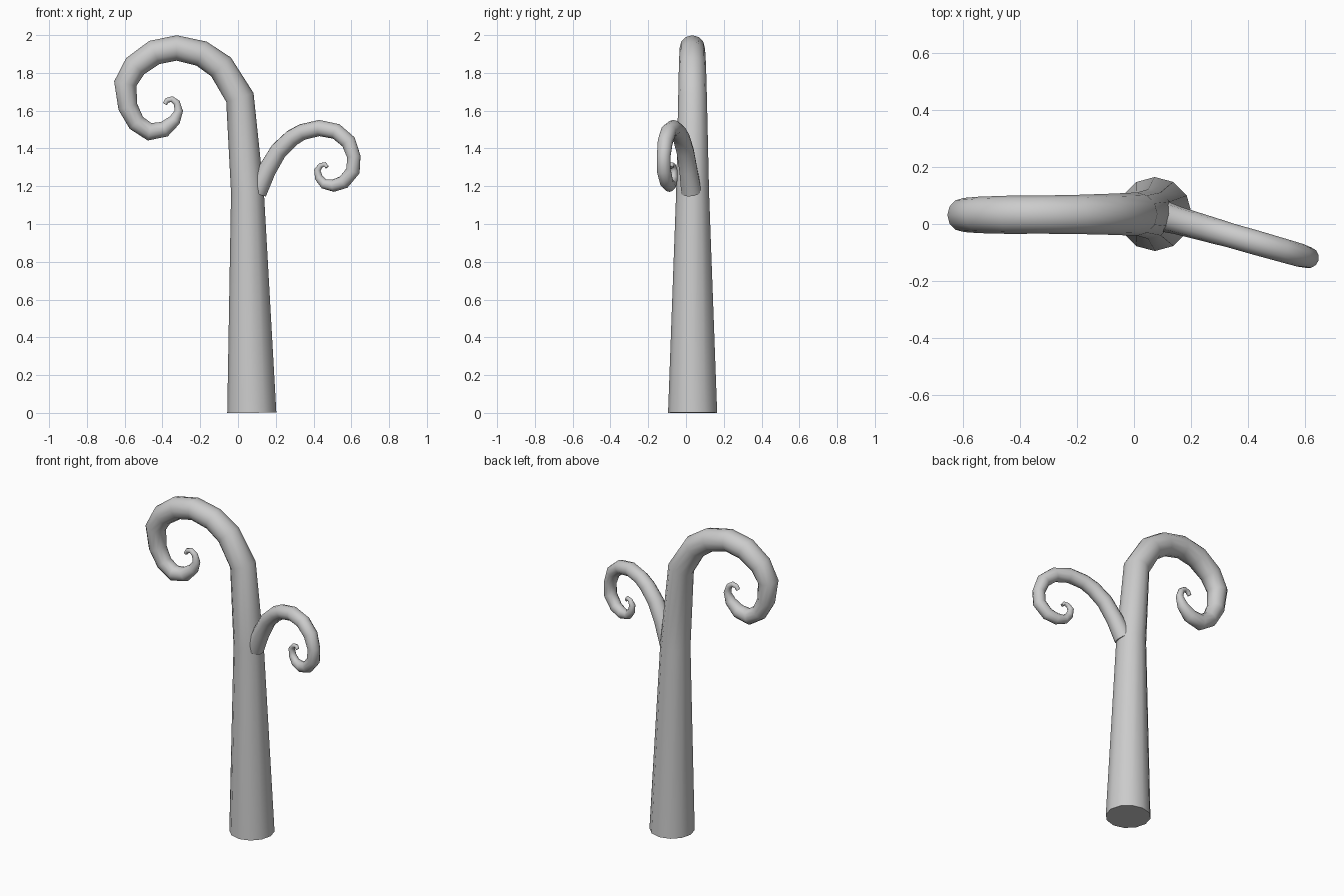
import bpy, bmesh, math
from mathutils import Vector

cube = bpy.data.objects.get("Cube")
if cube:
    bpy.data.objects.remove(cube, do_unlink=True)

grey = bpy.data.materials.new("plain_grey")
grey.use_nodes = True
grey.diffuse_color = (0.6, 0.6, 0.6, 1)
grey.node_tree.nodes["Principled BSDF"].inputs["Base Color"].default_value = (0.6, 0.6, 0.6, 1)

SIDES = 12


def tapered_tube(name, path, y_start, y_slope):
    """Sweep a shrinking ring along (x, z, radius) points lying in one upright plane."""
    x0 = path[0][0]
    centres = [Vector((x, y_start + y_slope * (x - x0), z)) for x, z, r in path]
    across = Vector((y_slope, -1, 0)).normalized()
    bm = bmesh.new()
    rings = []
    last = len(path) - 1
    for i, c in enumerate(centres):
        tangent = Vector()
        if i > 0:
            tangent += (c - centres[i - 1]).normalized()
        if i < last:
            tangent += (centres[i + 1] - c).normalized()
        outward = across.cross(tangent.normalized())
        ring = []
        for k in range(SIDES):
            a = math.tau * k / SIDES
            p = c + path[i][2] * (outward * math.cos(a) + across * math.sin(a))
            p.z = max(p.z, 0)
            ring.append(bm.verts.new(p))
        rings.append(ring)
    for low, high in zip(rings, rings[1:]):
        for k in range(SIDES):
            n = (k + 1) % SIDES
            bm.faces.new((low[k], low[n], high[n], high[k]))
    bm.faces.new(rings[0])
    bm.faces.new(rings[-1])
    bmesh.ops.recalc_face_normals(bm, faces=bm.faces)
    mesh = bpy.data.meshes.new(name)
    bm.to_mesh(mesh)
    bm.free()
    mesh.materials.append(grey)
    obj = bpy.data.objects.new(name, mesh)
    bpy.context.collection.objects.link(obj)
    bpy.ops.object.select_all(action="DESELECT")
    obj.select_set(True)
    bpy.context.view_layer.objects.active = obj
    bpy.ops.object.shade_smooth_by_angle(angle=math.radians(50))
    return obj


# Trunk rising to a large curl on the right
tapered_tube("curled_trunk", [
    (.073, 0, .13), (.05, 1.17, .087), (.01, 1.67, .076), (-.09, 1.832, .072),
    (-.193, 1.902, .069), (-.325, 1.932, .067), (-.443, 1.908, .067),
    (-.545, 1.835, .064), (-.597, 1.743, .06), (-.583, 1.62, .052),
    (-.538, 1.535, .047), (-.468, 1.488, .047), (-.39, 1.502, .042),
    (-.335, 1.55, .032), (-.313, 1.6, .022), (-.325, 1.642, .018),
    (-.35, 1.661, .016), (-.375, 1.655, .014), (-.388, 1.635, .012),
], .035, 0.005)

# Side branch with a smaller curl, swinging forward
tapered_tube("curled_branch", [
    (.1, 1.17, .055), (.155, 1.287, .049), (.215, 1.388, .047), (.285, 1.455, .045),
    (.34, 1.487, .043), (.43, 1.508, .043), (.52, 1.49, .042), (.585, 1.435, .041),
    (.613, 1.357, .037), (.609, 1.282, .038), (.56, 1.222, .036), (.505, 1.203, .033),
    (.455, 1.212, .026), (.428, 1.245, .022), (.42, 1.285, .018), (.438, 1.31, .014),
    (.46, 1.316, .012), (.472, 1.3, .01),
], .028, -.285)
